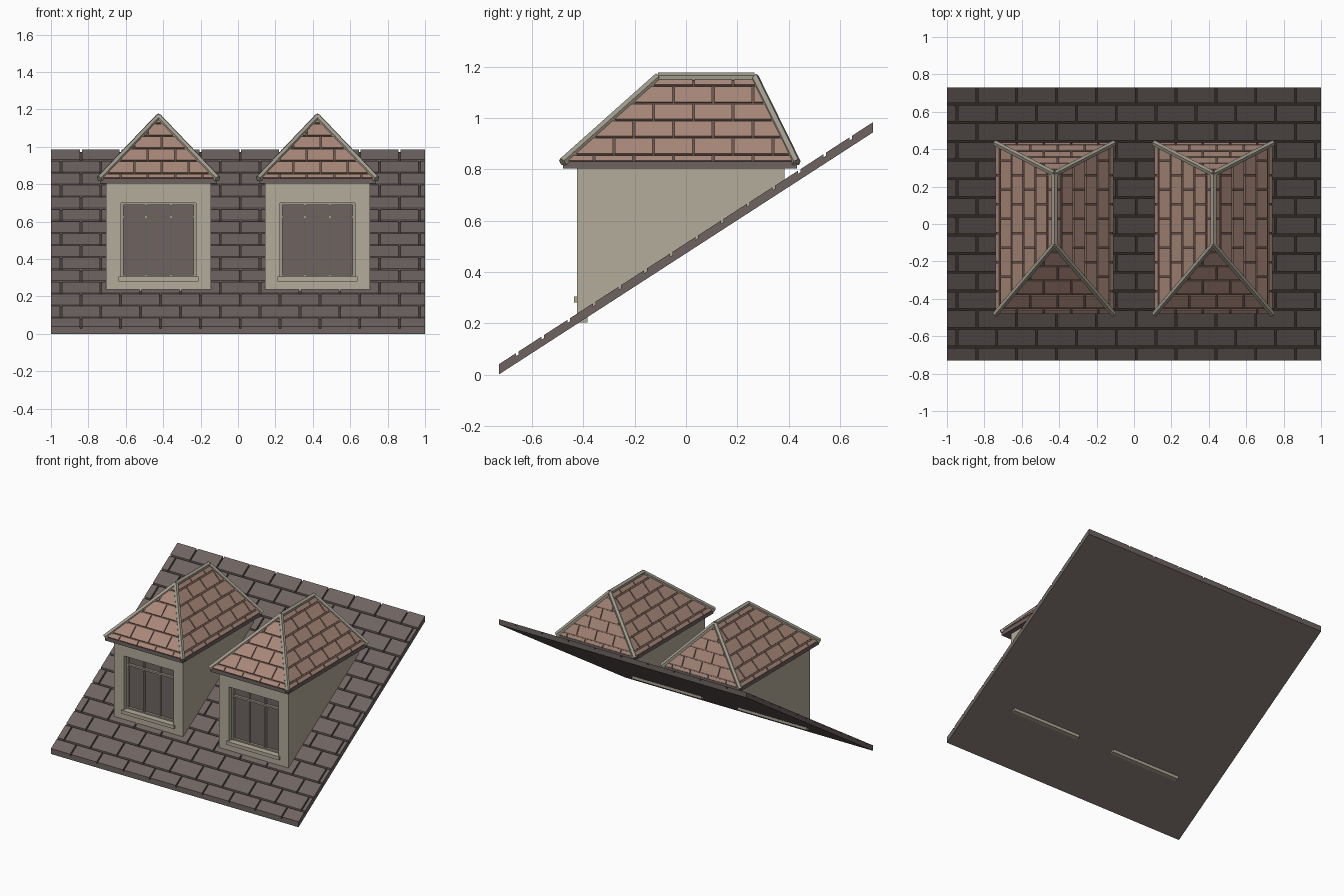
import bpy, bmesh
from mathutils import Vector

cube = bpy.data.objects.get("Cube")
if cube:
    bpy.data.objects.remove(cube, do_unlink=True)


def material(name, rgb):
    lin = [((c / 255 + 0.055) / 1.055) ** 2.4 for c in rgb] + [1]
    m = bpy.data.materials.new(name)
    m.use_nodes = True
    m.diffuse_color = lin
    bsdf = m.node_tree.nodes["Principled BSDF"]
    bsdf.inputs["Base Color"].default_value = lin
    bsdf.inputs["Roughness"].default_value = 0.8
    return m


SLATE = material("slate brown", (110, 100, 97))
SLATE_GAP = material("slate gap", (74, 65, 62))
CLAY = material("clay tile", (168, 136, 121))
CLAY_GAP = material("clay gap", (108, 85, 75))
STONE = material("stone wall", (180, 172, 155))
TRIM = material("pale trim", (160, 155, 140))
GLASS = material("window pane", (110, 100, 97))


def finish(name, bm, *mats):
    bmesh.ops.recalc_face_normals(bm, faces=bm.faces)
    mesh = bpy.data.meshes.new(name)
    bm.to_mesh(mesh)
    bm.free()
    for m in mats:
        mesh.materials.append(m)
    obj = bpy.data.objects.new(name, mesh)
    bpy.context.collection.objects.link(obj)
    return obj


def prism(bm, points, push):
    """Closed prism from a polygon swept along a vector."""
    low = [bm.verts.new(p) for p in points]
    high = [bm.verts.new(Vector(p) + Vector(push)) for p in points]
    bm.faces.new(low)
    bm.faces.new(high)
    for i in range(len(low)):
        j = (i + 1) % len(low)
        bm.faces.new((low[i], low[j], high[j], high[i]))


def box(bm, x0, x1, y0, y1, z0, z1):
    prism(bm, [(x0, y0, z0), (x1, y0, z0), (x1, y1, z0), (x0, y1, z0)], (0, 0, z1 - z0))


def clip(poly, axis, limit, sign):
    """Keep the part of a flat polygon on one side of an axis line."""
    out = []
    for p, q in zip(poly, poly[1:] + poly[:1]):
        a, b = sign * (p[axis] - limit), sign * (q[axis] - limit)
        if a >= 0:
            out.append(p)
        if a * b < 0:
            t = a / (a - b)
            out.append((p[0] + t * (q[0] - p[0]), p[1] + t * (q[1] - p[1])))
    return out


def tiles(bm, region, place, push, first, pitch, width, gap):
    """Fill a region with staggered tiles; place maps (u, v) to space."""
    us, vs = [p[0] for p in region], [p[1] for p in region]
    v, row = first - pitch, 0
    while v < max(vs):
        strip = clip(clip(region, 1, v + gap / 2, 1), 1, v + pitch - gap / 2, -1)
        u = min(us) - width * (0.75 if row % 2 else 0.25)
        while strip and u < max(us):
            tile = clip(clip(strip, 0, u + gap / 2, 1), 0, u + width - gap / 2, -1)
            if len(tile) > 2:
                prism(bm, [place(*p) for p in tile], push)
            u += width
        v += pitch
        row += 1


# Sloping main roof
HALF, SLOPE, BASE, TILE = 0.73, 0.647, 0.028, 0.012
RISE = 2 * HALF * SLOPE
bm = bmesh.new()
prism(bm, [(-1, -HALF, 0), (-1, HALF, RISE), (-1, HALF, RISE + BASE), (-1, -HALF, BASE)], (2, 0, 0))
bmesh.ops.recalc_face_normals(bm, faces=bm.faces)
for f in bm.faces:
    f.material_index = int(f.normal.z > 0.5)
finish("roof_slab", bm, SLATE, SLATE_GAP)

bm = bmesh.new()
tiles(bm, [(-1, -HALF), (1, -HALF), (1, HALF), (-1, HALF)],
      lambda x, y: (x, y, BASE + (y + HALF) * SLOPE), (0, 0, TILE), -0.658, 0.1, 0.213, 0.01)
finish("roof_tiles", bm, SLATE)

# Dormer dimensions
WALL, FRONT, BACK = 0.28, -0.425, 0.385
WIN, SILL, HEAD = 0.2, 0.29, 0.7
EAVE, RIDGE, HIP = 0.83, 1.155, 0.31
Y0, Y1, R0, R1 = -0.475, 0.428, -0.11, 0.268


def beam(bm, a, b, w=0.015, h=0.014):
    """Peaked capping strip between two points."""
    a, b = Vector(a), Vector(b)
    d = (b - a).normalized()
    side = d.cross(Vector((0, 0, 1))).normalized()
    up = side.cross(d)
    prof = [(-w, -h), (w, -h), (w, h * 0.4), (0, h * 1.2), (-w, h * 0.4)]
    prism(bm, [a + side * s + up * t for s, t in prof], b - a)


def dormer(side, cx):
    # Walls, with the window recessed into the front face
    bm = bmesh.new()
    section = [(FRONT, 0.202), (-0.385, 0.202), (-0.385, 0.24), (BACK, 0.75),
               (BACK, 0.81), (FRONT, 0.81)]
    prism(bm, [(cx - WALL, y, z) for y, z in section], (2 * WALL, 0, 0))
    bmesh.ops.recalc_face_normals(bm, faces=bm.faces)
    pane = min(bm.faces, key=lambda f: f.calc_center_median().y)
    bmesh.ops.inset_individual(bm, faces=[pane], thickness=0.05)
    for v in pane.verts:
        v.co.x = cx + (WIN if v.co.x > cx else -WIN)
        v.co.z = HEAD if v.co.z > 0.5 else SILL
    hole = bmesh.ops.extrude_discrete_faces(bm, faces=[pane])["faces"][0]
    bmesh.ops.translate(bm, verts=hole.verts, vec=(0, 0.05, 0))
    hole.material_index = 1
    finish(side + "_dormer_walls", bm, STONE, GLASS)

    # Window frame and glazing bars
    bm = bmesh.new()
    near, far = FRONT + 0.03, FRONT + 0.052
    for s in (-1, 1):
        edge, bar = cx + s * (WIN - 0.006), cx + s * 0.066
        box(bm, edge - 0.006, edge + 0.006, near, far, SILL, HEAD)
        box(bm, bar - 0.005, bar + 0.005, near + 0.005, far, SILL, HEAD)
    for z in (SILL + 0.018, 0.625, HEAD - 0.006):
        box(bm, cx - WIN, cx + WIN, near + 0.002, far, z - 0.006, z + 0.006)
    finish(side + "_window_frame", bm, TRIM)

    # Sill
    bm = bmesh.new()
    box(bm, cx - 0.213, cx + 0.213, FRONT - 0.012, FRONT + 0.045, 0.28, 0.305)
    finish(side + "_window_sill", bm, STONE)

    # Eave board
    bm = bmesh.new()
    box(bm, cx - HIP - 0.003, cx + HIP + 0.003, Y0 - 0.004, Y1 + 0.004, 0.803, EAVE)
    finish(side + "_eave_board", bm, SLATE)

    # Hipped roof core under the tiles
    corners = [(cx + s * HIP, y, EAVE) for s in (-1, 1) for y in (Y0, Y1)]
    ends = [(cx, R0, RIDGE), (cx, R1, RIDGE)]
    bm = bmesh.new()
    for p in corners + ends:
        bm.verts.new(p)
    bmesh.ops.convex_hull(bm, input=bm.verts)
    bmesh.ops.dissolve_limit(bm, angle_limit=0.02, verts=bm.verts, edges=bm.edges)
    finish(side + "_dormer_roof_core", bm, CLAY_GAP)

    # Clay tiles on the two sides, then on the front and back hips
    bm = bmesh.new()
    span = RIDGE - EAVE
    for s in (-1, 1):
        push = Vector((s * span, 0, HIP)).normalized() * 0.008
        tiles(bm, [(Y0, EAVE), (Y1, EAVE), (R1, RIDGE), (R0, RIDGE)],
              lambda y, z: (cx + s * HIP * (RIDGE - z) / span, y, z),
              push, 0.853, 0.067, 0.155, 0.008)
    for y0, r in ((Y0, R0), (Y1, R1)):
        run = r - y0
        push = Vector((0, -span if run > 0 else span, abs(run))).normalized() * 0.008
        tiles(bm, [(cx - HIP, EAVE), (cx + HIP, EAVE), (cx, RIDGE)],
              lambda x, z: (x, y0 + run * (z - EAVE) / span, z),
              push, 0.853, 0.067, 0.145, 0.008)
    finish(side + "_dormer_roof_tiles", bm, CLAY)

    # Ridge and hip cappings
    bm = bmesh.new()
    lift = Vector((0, 0, 0.006))
    beam(bm, Vector(ends[0]) + lift, Vector(ends[1]) + lift)
    for p in corners:
        top = Vector(ends[0] if p[1] < 0 else ends[1]) + lift
        foot = Vector(p) + lift
        beam(bm, foot + (foot - top).normalized() * 0.012, top)
    finish(side + "_roof_cappings", bm, TRIM)


for side, cx in (("left", 0.425), ("right", -0.425)):
    dormer(side, cx)
